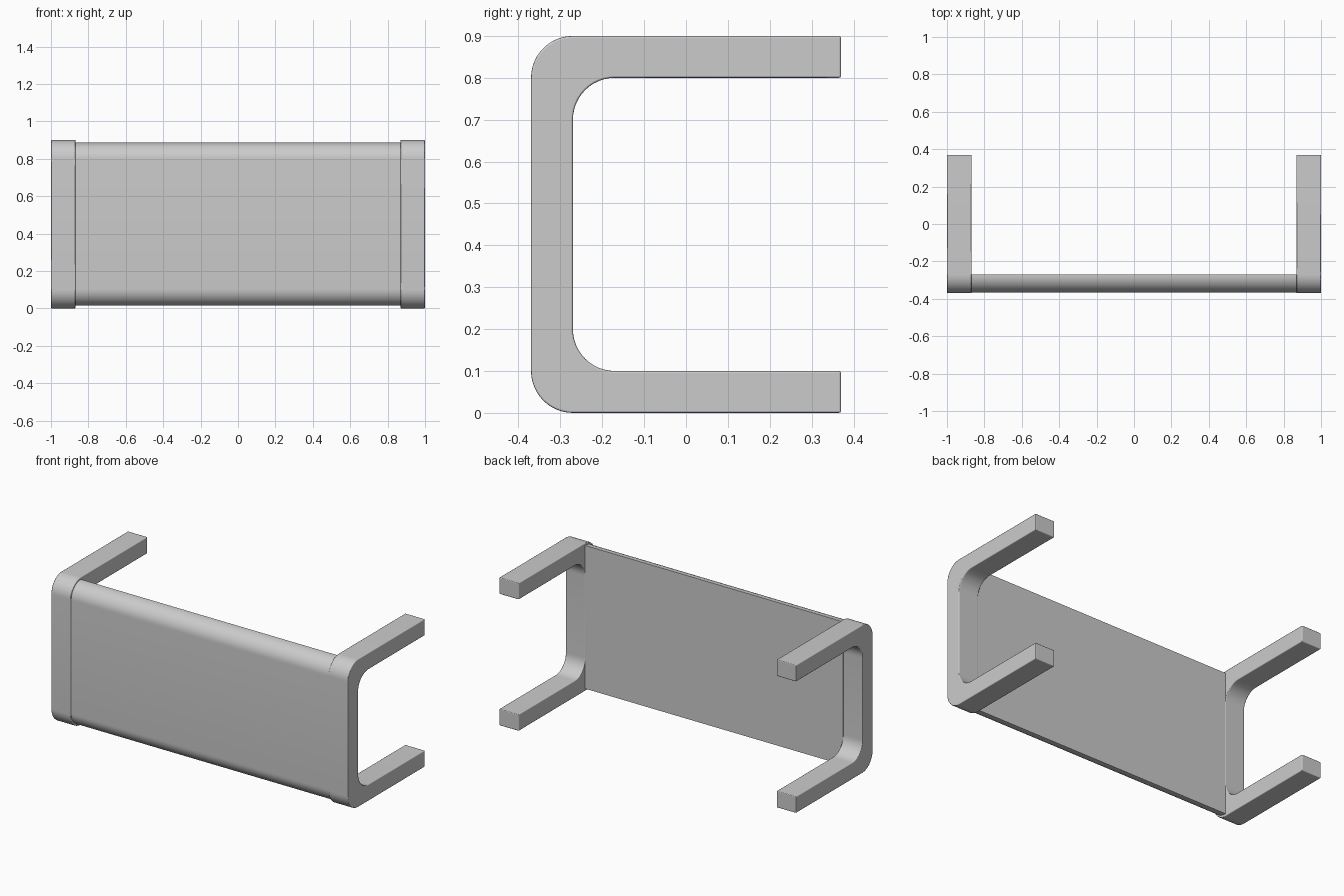
import bpy, bmesh, math

if "Cube" in bpy.data.objects:
    bpy.data.objects.remove(bpy.data.objects["Cube"])


def arc(cy, cz, r, a0, a1, n=12):
    """Points on a circular arc in the YZ plane, angles in degrees."""
    pts = []
    for i in range(n + 1):
        a = math.radians(a0 + (a1 - a0) * i / n)
        pts.append((cy + r * math.cos(a), cz + r * math.sin(a)))
    return pts


def extrude_profile(name, profile, x0, x1, bevel=0.0):
    """Extrude a closed YZ profile along X."""
    bm = bmesh.new()
    face = bm.faces.new([bm.verts.new((x0, y, z)) for y, z in profile])
    ext = bmesh.ops.extrude_face_region(bm, geom=[face])
    verts = [g for g in ext["geom"] if isinstance(g, bmesh.types.BMVert)]
    bmesh.ops.translate(bm, verts=verts, vec=(x1 - x0, 0, 0))
    bmesh.ops.recalc_face_normals(bm, faces=bm.faces)
    mesh = bpy.data.meshes.new(name)
    bm.to_mesh(mesh)
    bm.free()
    obj = bpy.data.objects.new(name, mesh)
    bpy.context.collection.objects.link(obj)
    bpy.ops.object.select_all(action='DESELECT')
    obj.select_set(True)
    bpy.context.view_layer.objects.active = obj
    bpy.ops.object.shade_smooth_by_angle(angle=math.radians(35))
    if bevel:
        mod = obj.modifiers.new("soft_edges", 'BEVEL')
        mod.width = bevel
        mod.segments = 2
        mod.limit_method = 'ANGLE'
        mod.angle_limit = math.radians(40)
        mod.harden_normals = True
    return obj


FRONT, BACK, HEIGHT, THICK, R = -0.37, 0.37, 0.90, 0.10, 0.10
inner = FRONT + THICK

# C-shaped frame outline: outer corners, then inner fillets
frame_profile = (
    [(BACK, 0), (BACK, THICK)]
    + arc(inner + R, THICK + R, R, 270, 180)
    + arc(inner + R, HEIGHT - THICK - R, R, 180, 90)
    + [(BACK, HEIGHT - THICK), (BACK, HEIGHT)]
    + arc(FRONT + R, HEIGHT - R, R, 90, 180)
    + arc(FRONT + R, R, R, 180, 270)
)
for name, x0, x1 in (("left_frame", -1, -0.868), ("right_frame", 0.868, 1)):
    extrude_profile(name, frame_profile, x0, x1, bevel=0.005)

# Panel between the frames: rounded front edges, flat back
pf, pr, gap = FRONT + 0.005, 0.09, 0.014
panel_profile = (
    arc(pf + pr, HEIGHT - gap - pr, pr, 90, 180)
    + arc(pf + pr, gap + pr, pr, 180, 270)
    + [(inner, gap), (inner, HEIGHT - gap)]
)
extrude_profile("panel", panel_profile, -0.869, 0.869)
